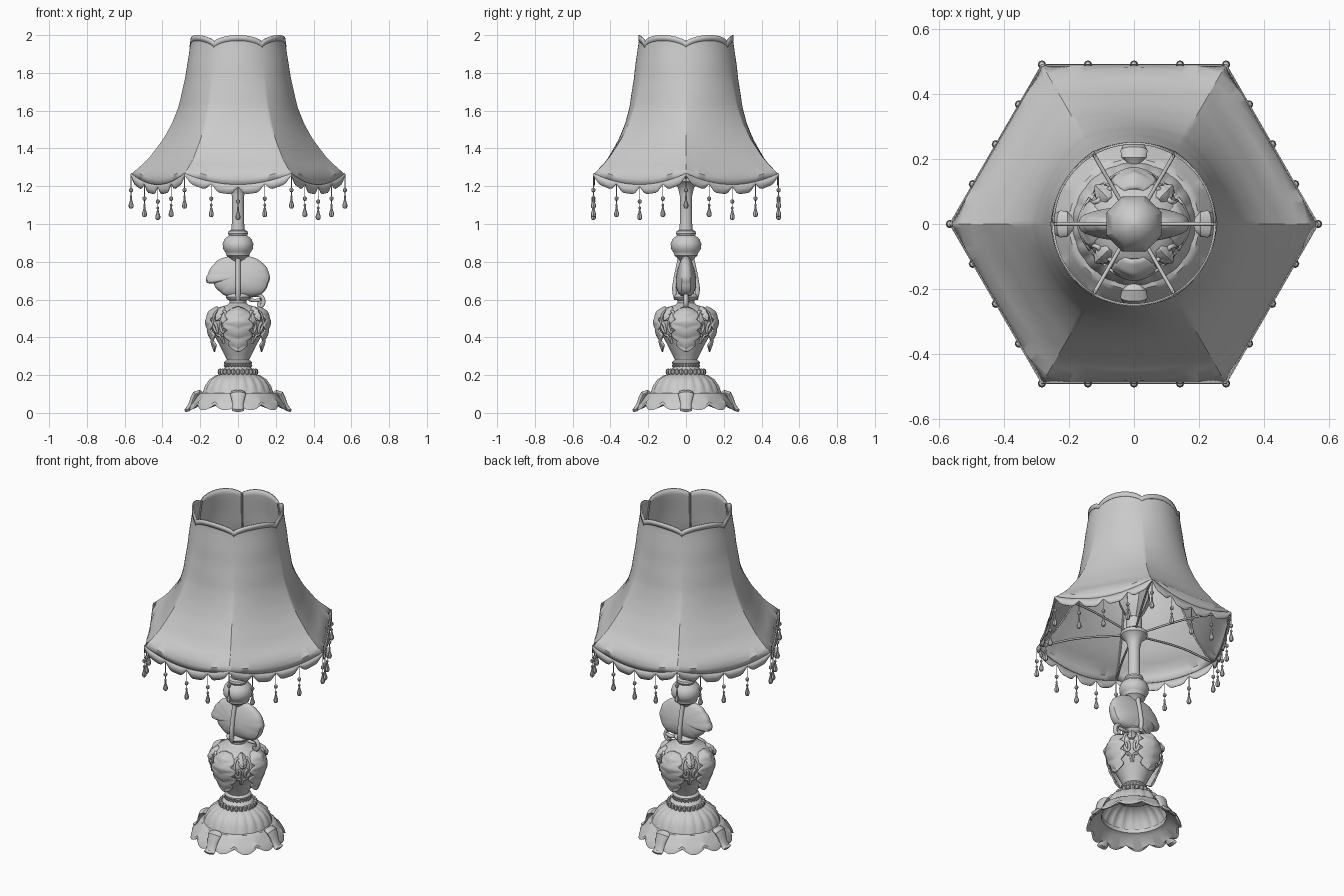
import bpy, math
from math import sin, cos, pi, radians
from mathutils import Vector

if "Cube" in bpy.data.objects:
    bpy.data.objects.remove(bpy.data.objects["Cube"])

def interp(table, x):
    """Linear lookup in a table of (x, y) sorted by rising x."""
    if x <= table[0][0]:
        return table[0][1]
    for (a, b), (c, d) in zip(table, table[1:]):
        if x <= c:
            return b + (d - b) * (x - a) / (c - a)
    return table[-1][1]

def loft(name, rings, wrap=True, caps=False, loop=False, thick=0):
    n, m = len(rings[0]), len(rings)
    verts = [tuple(p) for r in rings for p in r]
    faces = [(i * n + j, i * n + (j + 1) % n, (i + 1) % m * n + (j + 1) % n, (i + 1) % m * n + j)
             for i in range(m if loop else m - 1) for j in range(n if wrap else n - 1)]
    if caps:
        faces += [tuple(reversed(range(n))), tuple(range((m - 1) * n, m * n))]
    me = bpy.data.meshes.new(name)
    me.from_pydata(verts, [], faces)
    ob = bpy.data.objects.new(name, me)
    bpy.context.collection.objects.link(ob)
    if thick:
        s = ob.modifiers.new("thickness", 'SOLIDIFY')
        s.thickness, s.offset = thick, 0
    return ob

def lathe(name, prof, n=48, at=(0, 0, 0), phase=0, mod=None, caps=True, loop=False):
    rings = []
    for i, (r, z) in enumerate(prof):
        ring = []
        for k in range(n):
            a = 2 * pi * k / n + phase
            dr, dz = mod(a, i) if mod else (0, 0)
            ring.append((at[0] + (r + dr) * cos(a), at[1] + (r + dr) * sin(a), at[2] + z + dz))
        rings.append(ring)
    return loft(name, rings, caps=caps, loop=loop)

def tube(name, pts, r):
    cu = bpy.data.curves.new(name, 'CURVE')
    cu.dimensions, cu.bevel_depth, cu.bevel_resolution = '3D', r, 1
    cu.use_fill_caps = True
    sp = cu.splines.new('NURBS')
    sp.points.add(len(pts) - 1)
    for p, q in zip(sp.points, pts):
        p.co = (*q, 1)
    sp.use_endpoint_u, sp.order_u, sp.resolution_u = True, 3, 5
    ob = bpy.data.objects.new(name, cu)
    bpy.context.collection.objects.link(ob)

def polar(r, a, z):
    return (r * cos(a), r * sin(a), z)

# ---- Base: scalloped hollow skirt, fluted dome, scroll feet
def skirt_wave(a, i):
    w = (0, 0, .2, .6, 1, 1, .5, 0, 0)[i]
    c = abs(sin(6 * a))
    return (w * (.014 * c - .014), w * (.03 * (1 - c)))
lathe("foot_skirt", [(.178, .108), (.2, .104), (.215, .088), (.235, .055), (.258, .03),
      (.262, .014), (.245, .022), (.205, .075), (.178, .085)], 96, mod=skirt_wave, caps=False, loop=True)
lathe("dome", [(.19, .1), (.187, .112), (.176, .145), (.152, .178), (.118, .199), (.09, .205)], 120,
      mod=lambda a, i: (-.008 * (1 - abs(sin(10 * a))) * (0, .6, 1, 1, .6, 0)[i], 0), caps=False)

FOOT = [(.19, .1, .022, .012), (.205, .108, .038, .014), (.226, .1, .042, .016), (.24, .07, .034, .015),
        (.25, .04, .028, .014), (.264, .02, .032, .014), (.276, .016, .034, .011), (.281, .022, .026, .006)]
for k in range(4):
    a0, rings = k * pi / 2, []
    for i, (r, z, w, t) in enumerate(FOOT):
        p, q = FOOT[max(i - 1, 0)], FOOT[min(i + 1, len(FOOT) - 1)]
        d = Vector((q[0] - p[0], q[1] - p[1])).normalized()
        ring = []
        for j in range(14):
            b = 2 * pi * j / 14
            rr, zz, y = r - d.y * t * sin(b), max(0, z + d.x * t * sin(b)), w * cos(b)
            ring.append((rr * cos(a0) - y * sin(a0), rr * sin(a0) + y * cos(a0), zz))
        rings.append(ring)
    loft("scroll_foot", rings, caps=True)

# ---- Beaded collars under the vase
lathe("collar", [(.09, .198), (.1, .204), (.09, .212), (.088, .225), (.075, .235), (.064, .245), (.066, .255),
                 (.073, .262), (.073, .27), (.06, .28)])
for k in range(24):
    a = 2 * pi * k / 24
    lathe("collar_bead", [(.002, -.017), (.009, -.012), (.012, 0), (.009, .012), (.002, .017)], 8,
          polar(.096, a, .217))
    lathe("neck_bead", [(.002, -.008), (.007, 0), (.002, .008)], 6, polar(.069, a, .25))

# ---- Vase body
VASE = [(.055, .27), (.06, .285), (.073, .31), (.098, .36), (.126, .41), (.145, .455), (.15, .485), (.146, .51),
        (.132, .537), (.1, .56), (.06, .57), (.044, .582), (.046, .595), (.06, .603), (.065, .613), (.058, .625), (.04, .635)]
lathe("vase", VASE)
vase_r = lambda z: interp([(b, a) for a, b in VASE], z)

# Large lobed leaves on the four sides, with small scrolls between them
def leaf(name, a0, ztop, ztip, width, lobes, curl):
    rings, N = [], 40
    for i in range(N + 1):
        s = i / N
        z = ztop + (ztip - ztop) * s
        w = width * (sin(pi * min(1, .12 + .88 * s)) ** .6 + .02) * (.68 + .32 * abs(sin(lobes * pi * s)))
        ring = []
        for j in range(-6, 7):
            v = j / 6
            vein = .005 * abs(sin(lobes * pi * s + 2 * abs(v)))
            r = vase_r(z) + .006 + .01 * (1 - abs(v)) + vein + curl * s ** 3
            ring.append(polar(r, a0 + v * w / max(r, .09), z - .012 * abs(v)))
        rings.append(ring)
    loft(name, rings, wrap=False, thick=.008)

for k in range(4):
    a0 = k * pi / 2
    leaf("large_leaf", a0, .562, .335, .085, 4, .026)
    a1 = a0 + pi / 4
    leaf("small_leaf", a1, .562, .5, .026, 2, 0)
    for s in (1, -1):
        pts = [(.05, .49), (.14, .545), (.3, .53), (.32, .47), (.22, .425), (.1, .43), (.09, .475), (.18, .475)]
        tube("vase_scroll", [polar(vase_r(z) + .004, a1 + s * d, z) for d, z in pts], .008)
        pts = [(.03, .37), (.06, .42), (.22, .4), (.3, .44)]
        tube("lower_scroll", [polar(vase_r(z) + .003, a1 + s * d, z) for d, z in pts], .006)

# ---- Domed plaque with an uneven scalloped rim
OUT = [(.165, .74), (.13, .795), (.065, .828), (0, .832), (-.085, .82), (-.125, .79), (-.16, .735), (-.168, .69),
       (-.13, .685), (-.095, .64), (-.05, .615), (.04, .615), (.125, .628), (.162, .685)]
rim = []
for i, p in enumerate(OUT):
    q = OUT[(i + 1) % len(OUT)]
    for j in range(6):
        f = j / 6
        b = 1 + .045 * sin(pi * f) - .01
        rim.append(((p[0] + (q[0] - p[0]) * f) * b, .725 + (p[1] + (q[1] - p[1]) * f - .725) * b))
rings = []
for side in (-1, 1):
    steps = (.02, .3, .55, .75, .88, .96, 1)
    for s in (steps if side < 0 else steps[::-1]):
        ring = []
        for x, z in rim:
            zz = .725 + (z - .725) * s
            y = (.012 + .042 * (1 - s * s) ** .6) * (1 - 2.8 * (zz - .71))
            ring.append((x * s, side * y * (.5 if s == 1 else 1), zz))
        rings.append(ring)
loft("plaque", rings, caps=True)
# Leafy support under the plaque and side tendril
for s in (1, -1):
    tube("plaque_support", [(0, s * .05, .6), (0, s * .065, .64), (0, s * .055, .71), (0, s * .035, .8), (0, s * .03, .83)], .014)
tube("tendril", [(.05, 0, .615), (.1, 0, .632), (.135, 0, .61), (.135, 0, .57), (.11, 0, .56), (.11, 0, .585)], .012)
tube("tendril_branch", [(.06, .01, .6), (.09, .02, .59), (.12, .01, .6)], .01)

# ---- Knob, stem, shade holder and bulb
lathe("knob_and_stem", [(.03, .8), (.05, .825), (.062, .832), (.062, .842), (.07, .855), (.08, .87), (.081, .895),
      (.072, .92), (.055, .934), (.048, .94), (.053, .95), (.05, .962), (.036, .968), (.033, 1.0), (.033, 1.15),
      (.036, 1.165), (.042, 1.19), (.06, 1.215), (.073, 1.225), (.073, 1.245), (.06, 1.255), (.045, 1.26),
      (.045, 1.33), (.03, 1.34)], 40)
lathe("bulb", [(.03, 1.33), (.06, 1.38), (.088, 1.44), (.092, 1.48), (.07, 1.54), (.035, 1.57), (.005, 1.58)], 8, phase=pi / 8)

# ---- Shade: round at the top, hexagonal at the bottom
CORNER = [(1.265, .56), (1.34, .475), (1.45, .392), (1.53, .348), (1.62, .312), (1.77, .278), (1.9, .257), (1.97, .247)]
ROUND = [(1.3, 0), (1.4, .15), (1.53, .4), (1.66, .7), (1.85, 1)]
ARCH = lambda u: 1 - (2 * u - 1) ** 2
HEM = lambda u: 1.265 - .06 * ARCH(u)
TOP = lambda u: 1.965 + .035 * ARCH(u) ** .7

def shade_pt(k, u, z, off=0):
    r, f = interp(CORNER, z) + off, interp(ROUND, z)
    a, b = k * pi / 3, (k + 1) * pi / 3
    flat = Vector(polar(r, a, 0)).lerp(Vector(polar(r, b, 0)), u)
    arc = Vector(polar(r, a + (b - a) * u, 0))
    p = flat.lerp(arc, f)
    return (p.x, p.y, z)

def notch(u):
    d = abs(u * 4 - round(u * 4)) / 4
    return .008 + .04 * min(1, d / .06) * (.75 + .25 * ARCH(u))

N = 40
cells = [(k, j / N) for k in range(6) for j in range(N)]
loft("shade", [[shade_pt(k, u, HEM(u) + (TOP(u) - HEM(u)) * i / 24) for k, u in cells] for i in range(25)], thick=.005)
loft("hem_valance", [[shade_pt(k, u, HEM(u) + .004 - (notch(u) + .004) * t, .006) for k, u in cells]
                     for t in (0, .5, 1)], thick=.004)
loft("top_trim", [[shade_pt(k, u, TOP(u) - d, .003) for k, u in cells] for d in (.03, 0)], thick=.004)

# Wire frame: seam wires and spokes
for k in range(6):
    a = k * pi / 3
    tube("seam_wire", [polar(r - .006, a, z) for z, r in CORNER], .005)
    tube("spoke", [polar(.05, a, 1.24), polar(.2, a, 1.265), polar(.36, a, 1.28), polar(.45, a, 1.275), polar(.55, a, 1.27)], .006)

# Hanging bead pendants, four per side
DROP = [(.002, 0), (.002, -.07), (.009, -.074), (.011, -.082), (.008, -.09), (.002, -.094), (.002, -.108), (.006, -.112),
        (.006, -.12), (.004, -.124), (.007, -.14), (.013, -.16), (.013, -.17), (.008, -.178), (.002, -.18)]
for k in range(6):
    for q in range(4):
        u = q / 4
        lathe("pendant", DROP, 8, shade_pt(k, u, HEM(u) - .004, .006))

# ---- Smooth shading
for ob in bpy.data.objects:
    ob.select_set(ob.type == 'MESH')
bpy.context.view_layer.objects.active = bpy.data.objects["shade"]
bpy.ops.object.shade_smooth_by_angle(angle=radians(35))
